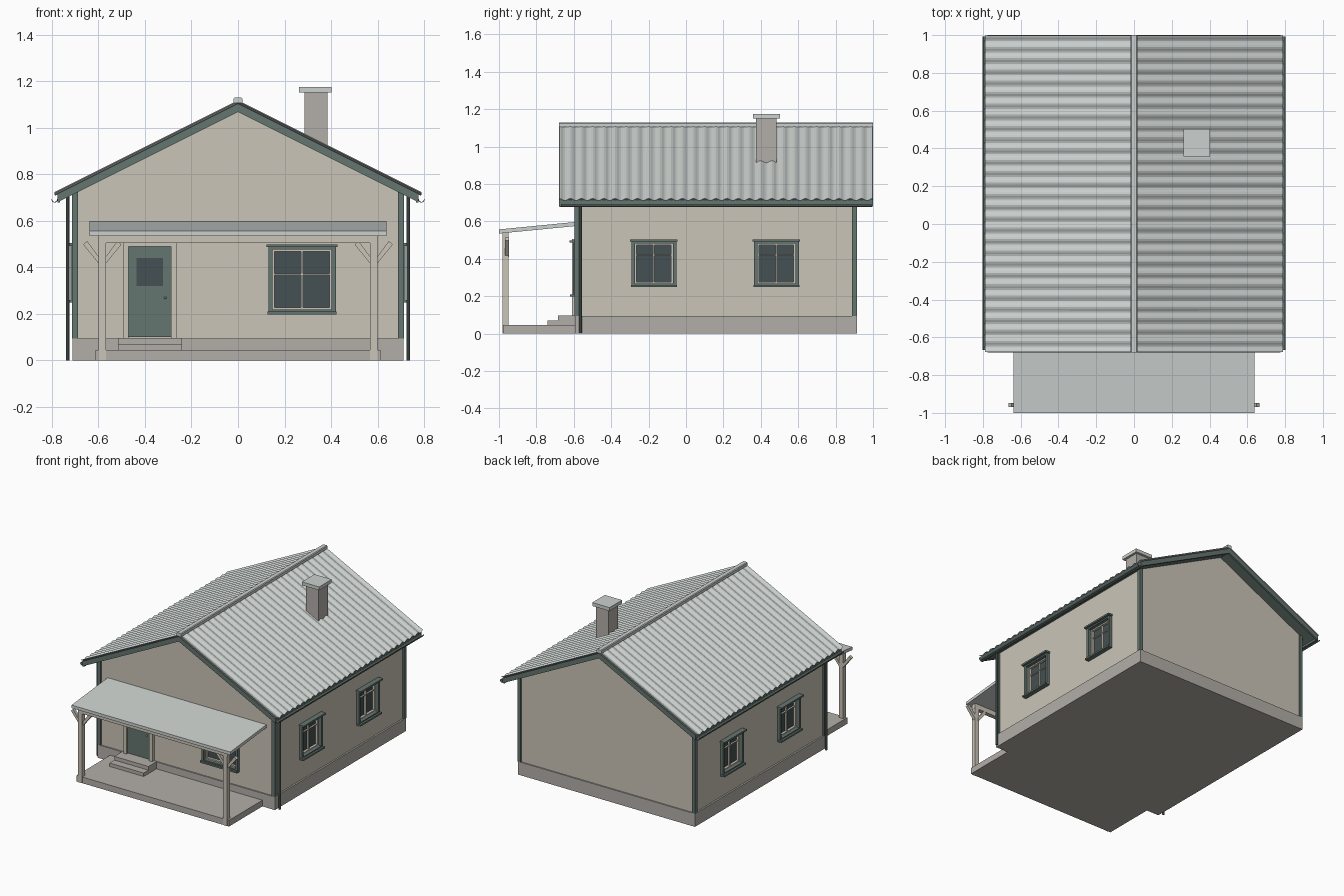
import bpy, bmesh, math

if "Cube" in bpy.data.objects:
    bpy.data.objects.remove(bpy.data.objects["Cube"])

def mat(name, r, g, b):
    m = bpy.data.materials.new(name)
    m.diffuse_color = (r, g, b, 1)
    m.use_nodes = True
    m.node_tree.nodes["Principled BSDF"].inputs["Base Color"].default_value = m.diffuse_color
    return m

CREAM = mat("cream", 0.60, 0.56, 0.48)
GREEN = mat("green", 0.13, 0.18, 0.165)
GLASS = mat("glass", 0.06, 0.08, 0.085)
STONE = mat("stone", 0.45, 0.43, 0.40)
METAL = mat("metal", 0.60, 0.64, 0.62)

def make(name, bm, m):
    bmesh.ops.recalc_face_normals(bm, faces=bm.faces)
    me = bpy.data.meshes.new(name)
    bm.to_mesh(me)
    bm.free()
    ob = bpy.data.objects.new(name, me)
    bpy.context.collection.objects.link(ob)
    if m:
        me.materials.append(m)
    return ob

def add_box(bm, x0, x1, y0, y1, z0, z1):
    for v in bmesh.ops.create_cube(bm, size=1)["verts"]:
        v.co.x = x0 + (x1 - x0) * (v.co.x + 0.5)
        v.co.y = y0 + (y1 - y0) * (v.co.y + 0.5)
        v.co.z = z0 + (z1 - z0) * (v.co.z + 0.5)

def boxes(name, m, *bs):
    bm = bmesh.new()
    for b in bs:
        add_box(bm, *b)
    return make(name, bm, m)

def prism(name, m, pts, a, b, axis="y"):
    """Extrude a profile: (x, z) along y, or (y, z) along x."""
    bm = bmesh.new()
    put = (lambda p, t: (p[0], t, p[1])) if axis == "y" else (lambda p, t: (t, p[0], p[1]))
    f = bm.faces.new([bm.verts.new(put(p, a)) for p in pts])
    for v in bmesh.ops.extrude_face_region(bm, geom=[f])["geom"]:
        if isinstance(v, bmesh.types.BMVert):
            v.co[1 if axis == "y" else 0] = b
    return make(name, bm, m)

def mirror_x(ob):
    ob.modifiers.new("mirror", "MIRROR")
    return ob

WX, YF, YB = 0.70, -0.585, 0.905      # wall faces
RF, RB = -0.68, 1.0                   # roof ends
roof = lambda top, x: top - 0.5 * abs(x)

# walls and plinth
boxes("plinth", STONE, (-0.712, 0.712, -0.594, 0.914, 0, 0.095))
walls = prism("walls", CREAM, [(-WX, 0.09), (WX, 0.09), (WX, roof(1.08, WX)), (0, 1.08),
                               (-WX, roof(1.08, WX))], YF, YB)
for i, (y0, y1) in enumerate([(-0.597, -0.567), (0.887, 0.915)]):
    mirror_x(boxes(f"corner_board_{i}", GREEN, (0.688, 0.714, y0, y1, 0.095, 0.725)))

# windows, described as (along wall, outward depth, height)
front = lambda b: (b[0], b[1], YF - b[2], YF - b[3], b[4], b[5])
right = lambda b: (WX + b[2], WX + b[3], b[0], b[1], b[4], b[5])
cutters = []

def window(name, place, u0, u1, z0, z1, zbar, mirrored):
    def part(label, m, *bs):
        ob = boxes(f"{name}_{label}", m, *[place(b) for b in bs])
        if mirrored:
            mirror_x(ob)
    def ring(a, b, c, d, w, d0, d1):
        return [(a, a + w, d0, d1, c, d), (b - w, b, d0, d1, c, d),
                (a + w, b - w, d0, d1, c, c + w), (a + w, b - w, d0, d1, d - w, d)]
    c, mid = 0.018, (u0 + u1) / 2
    part("casing", GREEN, *ring(u0, u1, z0, z1, c, -0.002, 0.02))
    part("hood", GREEN, (u0 - 0.007, u1 + 0.007, 0, 0.038, z1 - 0.008, z1 + 0.004))
    part("sill", GREEN, (u0 - 0.003, u1 + 0.003, 0, 0.034, z0 - 0.002, z0 + 0.01))
    a, b, e, f = u0 + c, u1 - c, z0 + c, z1 - c
    part("sash", CREAM, *ring(a, b, e, f, 0.009, -0.028, -0.004),
         (mid - 0.004, mid + 0.004, -0.028, -0.008, e, f),
         (a, b, -0.028, -0.01, zbar - 0.003, zbar + 0.003))
    part("glass", GLASS, (a, b, -0.032, -0.022, e, f))
    cut = place((a, b, -0.035, 0.03, e, f))
    cutters.append(cut)
    if mirrored:
        cutters.append((-cut[1], -cut[0], *cut[2:]))

window("front_window", front, 0.13, 0.42, 0.20, 0.495, 0.37, False)
window("side_window_a", right, -0.292, -0.052, 0.25, 0.50, 0.42, True)
window("side_window_b", right, 0.363, 0.603, 0.25, 0.50, 0.42, True)

# cut the window openings
cutter = boxes("opening_cutter", None, *cutters)
cutter.hide_render = True
mod = walls.modifiers.new("openings", "BOOLEAN")
mod.operation, mod.object, mod.solver = "DIFFERENCE", cutter, "EXACT"
bpy.context.view_layer.objects.active = walls
bpy.ops.object.modifier_apply(modifier="openings")
bpy.data.objects.remove(cutter)

# door
boxes("door_casing", CREAM, (-0.495, -0.470, -0.61, -0.58, 0.095, 0.505),
      (-0.287, -0.262, -0.61, -0.58, 0.095, 0.505), (-0.47, -0.287, -0.61, -0.58, 0.49, 0.505))
boxes("door_leaf", GREEN, (-0.47, -0.287, -0.597, -0.58, 0.1, 0.49))
boxes("door_glass", GLASS, (-0.435, -0.323, -0.60, -0.59, 0.32, 0.44))
bm = bmesh.new()
bmesh.ops.create_icosphere(bm, subdivisions=2, radius=0.006)
knob = make("door_knob", bm, METAL)
knob.location = (-0.313, -0.602, 0.27)

# roof deck, bargeboards and fascia
def gable(name, top, bottom, xe, y0, y1):
    prism(name, GREEN, [(-xe, roof(top, xe)), (0, top), (xe, roof(top, xe)),
                        (xe, roof(bottom, xe)), (0, bottom), (-xe, roof(bottom, xe))], y0, y1)
gable("roof_deck", 1.10, 1.075, 0.77, RF + 0.01, RB - 0.01)
gable("bargeboard_front", 1.104, 1.067, 0.776, RF, RF + 0.014)
gable("bargeboard_back", 1.104, 1.067, 0.776, RB - 0.014, RB)
mirror_x(boxes("fascia", GREEN, (0.764, 0.776, RF + 0.005, RB - 0.005, 0.678, 0.712)))

# corrugated roof sheets
bm = bmesh.new()
n, seg, prev = 28, 6, None
for i in range(n * seg + 1):
    y = RF + 0.002 + (RB - RF - 0.004) * i / (n * seg)
    w = 0.006 * math.cos(2 * math.pi * i / seg)
    row = [bm.verts.new((x, y, roof(1.109, x) + w)) for x in (0, 0.787)]
    if prev:
        bm.faces.new((prev[0], prev[1], row[1], row[0]))
    prev = row
sheet = make("roof_sheet", bm, METAL)
s = sheet.modifiers.new("thickness", "SOLIDIFY")
s.thickness, s.offset = 0.004, 0
mirror_x(sheet)
prism("ridge_cap", METAL, [(-0.019, 1.105), (-0.019, 1.124), (-0.014, 1.129), (0.014, 1.129),
                           (0.019, 1.124), (0.019, 1.105)], RF, RB)

# half-round gutters
arc = [(math.pi + math.pi * k / 8) for k in range(9)]
pts = [(0.788 + 0.014 * math.cos(a), 0.694 + 0.016 * math.sin(a)) for a in arc]
pts += [(0.788 + 0.011 * math.cos(a), 0.694 + 0.013 * math.sin(a)) for a in reversed(arc)]
mirror_x(prism("gutter", GREEN, pts, RF + 0.012, RB - 0.008))

# downspouts at the front corners
bm = bmesh.new()
bmesh.ops.create_cone(bm, cap_ends=True, segments=10, radius1=0.008, radius2=0.008, depth=0.71)
bmesh.ops.translate(bm, verts=bm.verts, vec=(0.732, -0.565, 0.355))
mirror_x(make("downspout", bm, GREEN))

# chimney
boxes("chimney_stack", STONE, (0.285, 0.385, 0.375, 0.485, 0.88, 1.155))
boxes("chimney_cap", METAL, (0.263, 0.402, 0.358, 0.502, 1.15, 1.175))

# porch slab and steps
boxes("porch_slab", STONE, (-0.612, 0.612, -0.978, -0.59, 0, 0.045))
boxes("lower_step", STONE, (-0.515, -0.24, -0.74, -0.59, 0.045, 0.07))
boxes("upper_step", STONE, (-0.515, -0.24, -0.685, -0.59, 0.07, 0.097))

# porch posts, braces, beam and roof
mirror_x(boxes("porch_post", CREAM, (0.567, 0.599, -0.98, -0.948, 0, 0.51)))
for label, d in (("outer", 1), ("inner", -1)):
    brace = [(0.583 + d * a, z) for a, z in ((0.01, 0.41), (0.01, 0.438), (0.065, 0.513),
                                             (0.082, 0.498))]
    mirror_x(prism(f"{label}_brace", CREAM, brace, -0.969, -0.947))
boxes("porch_beam", CREAM, (-0.60, 0.60, -0.98, -0.948, 0.505, 0.545))
prism("porch_roof", METAL, [(-1.0, 0.535), (-1.0, 0.557), (-0.58, 0.598), (-0.58, 0.576)],
      -0.638, 0.638, axis="x")
